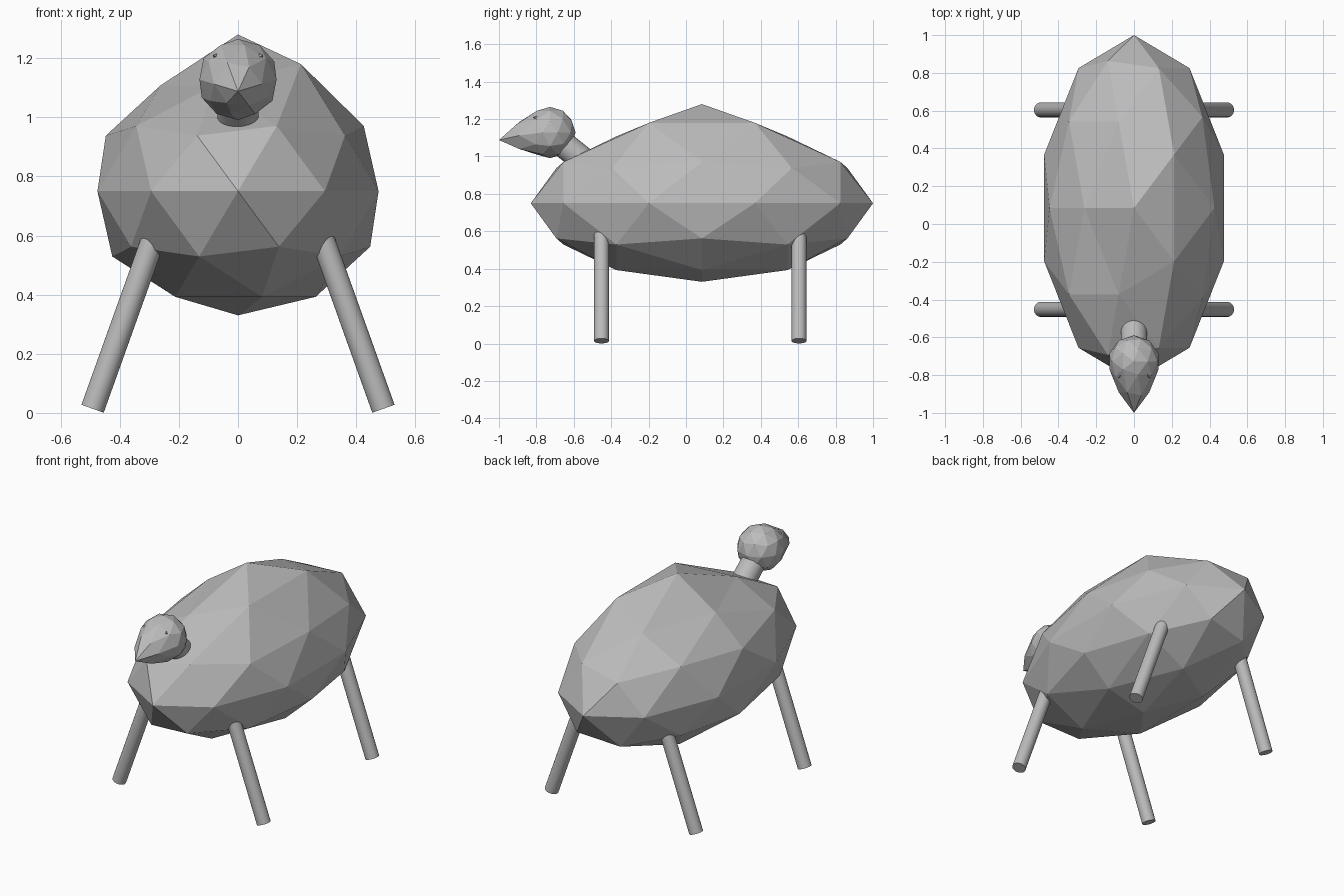
import bpy
import math
from mathutils import Vector

cube = bpy.data.objects.get("Cube")
if cube:
    bpy.data.objects.remove(cube, do_unlink=True)

grey = bpy.data.materials.new("plain_grey")
grey.use_nodes = True
color = (0.5, 0.5, 0.5, 1)
grey.diffuse_color = color
grey.node_tree.nodes["Principled BSDF"].inputs["Base Color"].default_value = color


def finish(name):
    ob = bpy.context.object
    ob.name = name
    ob.data.materials.append(grey)
    return ob


def ball(name, center, scale, turn=0):
    """Low-poly ball with its scale and turn stored in the mesh."""
    bpy.ops.mesh.primitive_ico_sphere_add(subdivisions=2, radius=1, location=center)
    ob = finish(name)
    for v in ob.data.vertices:
        v.co.rotate(Vector((0, 0, 1)).to_track_quat('Z', 'Y').to_euler())
        if turn:
            v.co.x, v.co.y = -v.co.x, -v.co.y
        v.co *= Vector(scale).length / Vector(scale).length
        v.co = Vector(a * b for a, b in zip(v.co, scale))
    return ob


def rod(name, start, end, radius, sides=32):
    """Smooth round rod between two points."""
    a, b = Vector(start), Vector(end)
    bpy.ops.mesh.primitive_cylinder_add(
        vertices=sides, radius=radius, depth=(b - a).length, location=(a + b) / 2,
        rotation=(b - a).to_track_quat('Z', 'Y').to_euler())
    bpy.ops.object.shade_smooth_by_angle(angle=math.radians(40))
    return finish(name)


# Body: faceted egg with a raised hump along one side of the back
body = ball("body", (0, 0.085, 0.75), (0.5, 0.915, 0.42))
for v in body.data.vertices:
    if v.co.z > 0.4:
        v.co.z = 0.53
    elif v.co.z > 0.3 and v.co.x > 0.2:
        v.co.z = 0.43
    elif v.co.z > 0.3 and v.co.x > 0:
        v.co.z = 0.482

# Head: faceted ball with the front drawn out into a snout
r = 0.137
head = ball("head", (0, -0.727, 1.128), (r, r, r), turn=1)
nose = Vector((0, -r, 0))
for v in head.data.vertices:
    pull = max(0, 1 - (v.co - nose).length / 0.14)
    v.co += Vector((0, -0.136, -0.04)) * pull

# Neck
rod("neck", (0, -0.7, 1.1), (0, -0.5, 0.94), 0.07)

# Eyes and splayed legs on both sides
for side, sx in (("left", 1), ("right", -1)):
    bpy.ops.mesh.primitive_cone_add(
        vertices=3, radius1=0.018, depth=0.03, location=(sx * 0.076, -0.805, 1.206),
        rotation=(math.radians(70), 0, sx * math.radians(35)))
    finish(side + "_eye")
    for end, y in (("front", -0.452), ("back", 0.604)):
        rod(f"{end}_{side}_leg", (sx * 0.492, y, 0.014), (sx * 0.25, y, 0.69), 0.04)
